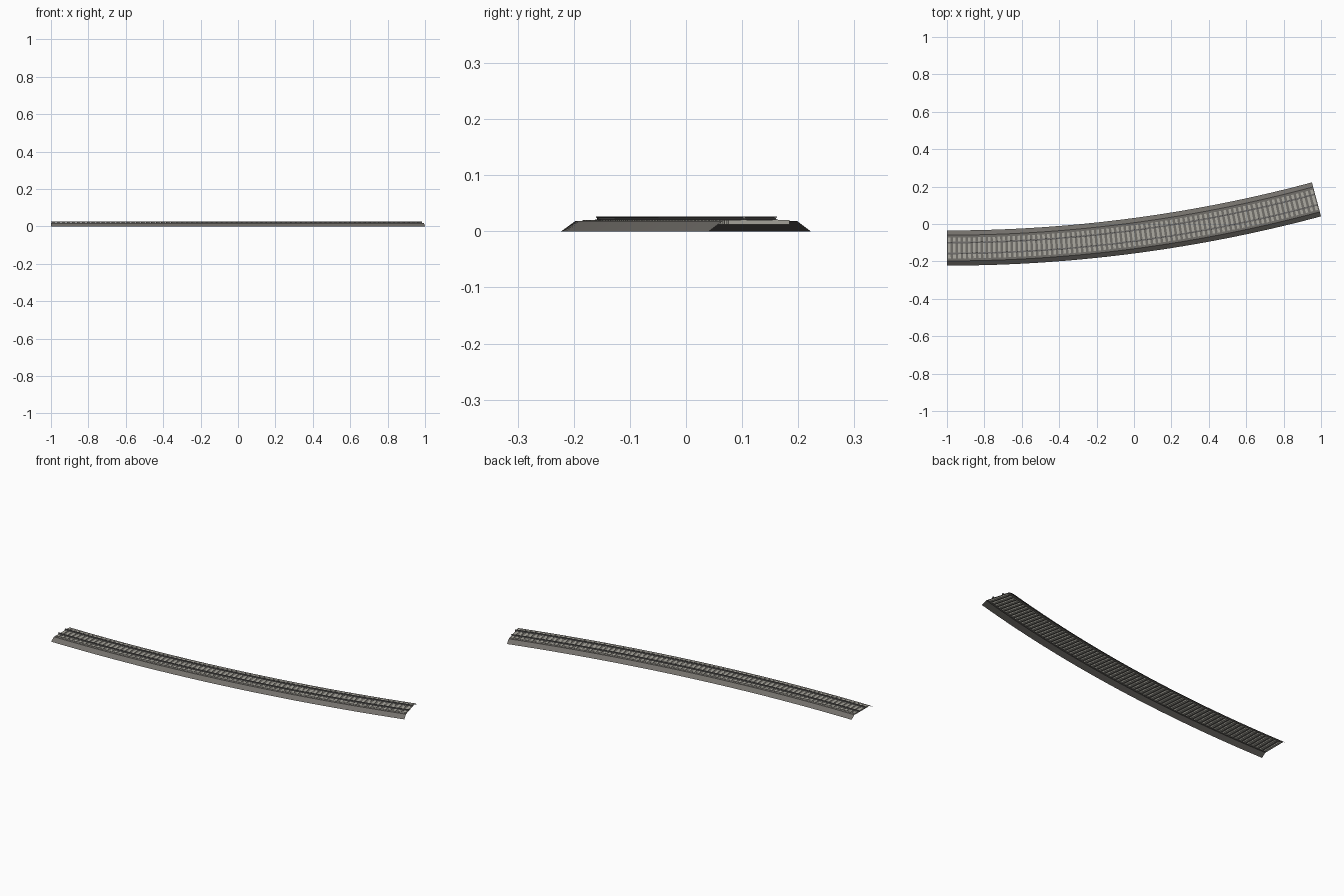
import bpy, bmesh, math

if "Cube" in bpy.data.objects:
    bpy.data.objects.remove(bpy.data.objects["Cube"])

ANGLE = math.radians(15)
HALF = 0.094                          # half width of the ballast foot
R = 2 / math.sin(ANGLE) - HALF        # centreline radius
Y0 = -0.1285                          # centreline y at the left end
SEGMENTS = 40
SLEEPERS = 75


def material(name, colour):
    m = bpy.data.materials.new(name)
    m.diffuse_color = (*colour, 1)
    m.use_nodes = True
    m.node_tree.nodes["Principled BSDF"].inputs["Base Color"].default_value = m.diffuse_color
    return m


def on_curve(a, offset, z):
    """Point at arc angle a; offset is positive to the right of travel."""
    r = R + offset
    return (-1 + r * math.sin(a), Y0 + R - r * math.cos(a), z)


def finish(name, bm, mat, recalc=True):
    if recalc:
        bmesh.ops.recalc_face_normals(bm, faces=bm.faces)
    me = bpy.data.meshes.new(name)
    bm.to_mesh(me)
    bm.free()
    me.materials.append(mat)
    ob = bpy.data.objects.new(name, me)
    bpy.context.collection.objects.link(ob)
    return ob


def sweep(name, profile, mat, closed):
    """Sweep an (offset, z) profile along the arc."""
    bm = bmesh.new()
    rings = [[bm.verts.new(on_curve(ANGLE * i / SEGMENTS, o, z)) for o, z in profile]
             for i in range(SEGMENTS + 1)]
    n = len(profile)
    for a, b in zip(rings, rings[1:]):
        for j in range(n if closed else n - 1):
            k = (j + 1) % n
            bm.faces.new((a[j], b[j], b[k], a[k]))
    if closed:
        bm.faces.new(rings[0])
        bm.faces.new(rings[-1][::-1])
    return finish(name, bm, mat, recalc=closed)


ballast_grey = material("ballast_grey", (0.17, 0.16, 0.145))
sleeper_grey = material("sleeper_grey", (0.42, 0.41, 0.36))
rail_grey = material("rail_grey", (0.16, 0.155, 0.15))

# Ballast bed: sloped shoulders and flat top, open underneath
sweep("ballast_bed", [(HALF, 0), (0.069, 0.018), (-0.069, 0.018), (-HALF, 0)],
      ballast_grey, False)

# Rails: foot, web and head
half_rail = [(0.0045, 0.0198), (0.0045, 0.0208), (0.0012, 0.0215),
             (0.0012, 0.0238), (0.0026, 0.0243), (0.0026, 0.0265)]
section = half_rail + [(-o, z) for o, z in reversed(half_rail)]
for name, centre in (("outer_rail", 0.029), ("inner_rail", -0.029)):
    sweep(name, [(o + centre, z) for o, z in section], rail_grey, True)

# Sleepers: blocks set through the ballast top
bm = bmesh.new()
half_a = 0.0068 / R
for i in range(SLEEPERS):
    a = ANGLE * (i + 0.5) / SLEEPERS
    low, high = [[bm.verts.new(on_curve(a + s * half_a, o, z))
                  for s, o in ((-1, 0.056), (1, 0.056), (1, -0.056), (-1, -0.056))]
                 for z in (0.012, 0.02)]
    bm.faces.new(low[::-1])
    bm.faces.new(high)
    for j in range(4):
        k = (j + 1) % 4
        bm.faces.new((low[j], low[k], high[k], high[j]))
finish("sleepers", bm, sleeper_grey)
